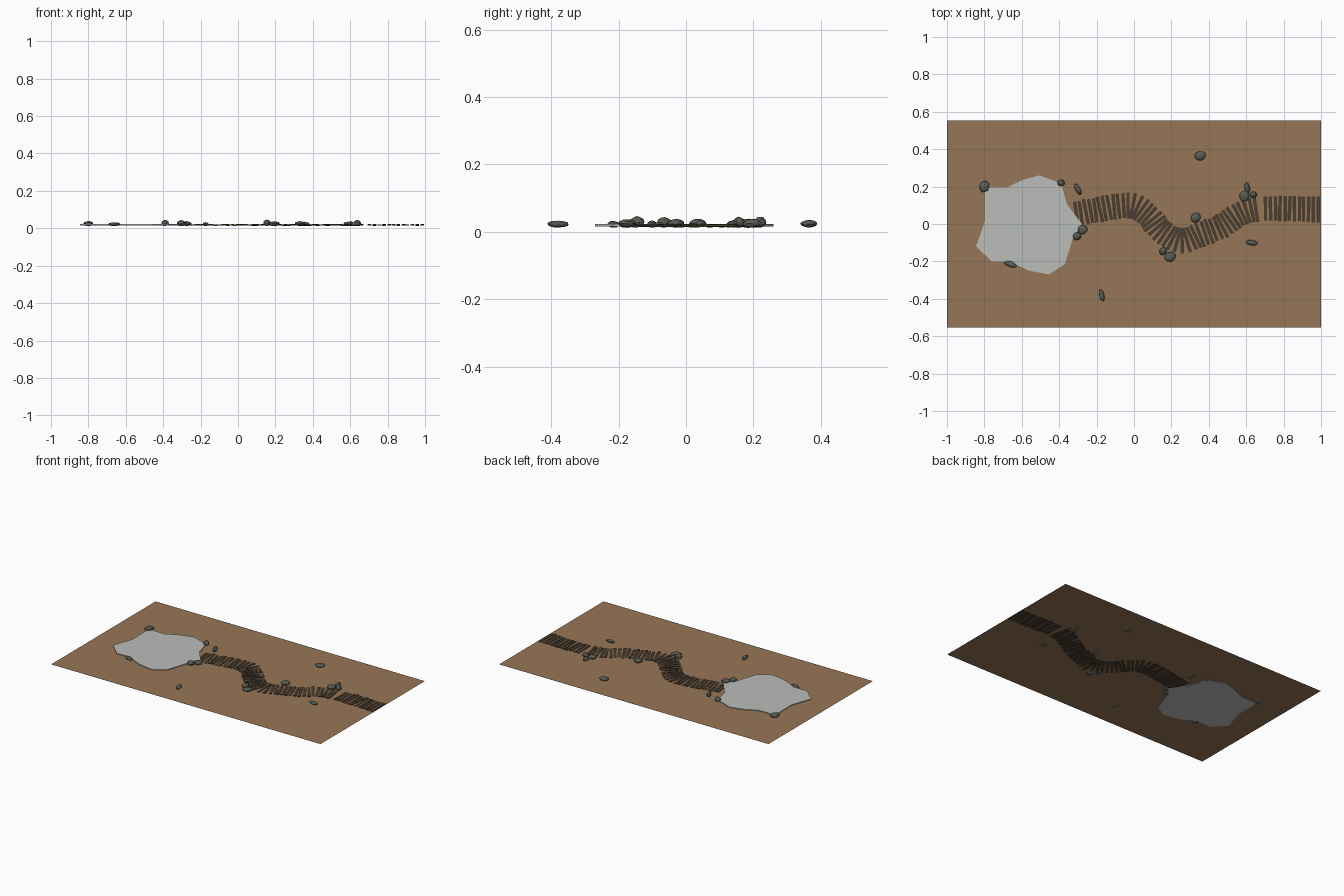
import bpy, bmesh, math, random
from mathutils import Vector, Matrix, noise

if "Cube" in bpy.data.objects:
    bpy.data.objects.remove(bpy.data.objects["Cube"])

random.seed(4)
GROUND_Z = 0.018


def material(name, rgb):
    m = bpy.data.materials.new(name)
    m.diffuse_color = (*rgb, 1)
    m.use_nodes = True
    m.node_tree.nodes["Principled BSDF"].inputs["Base Color"].default_value = m.diffuse_color
    return m


EARTH = material("brown earth", (0.305, 0.182, 0.092))
WATER = material("pale grey pond", (0.50, 0.515, 0.495))
WOOD = material("dark wood", (0.068, 0.047, 0.029))
STONE = material("dark stone", (0.098, 0.109, 0.088))


def finish(bm, name, mat):
    bmesh.ops.recalc_face_normals(bm, faces=bm.faces[:])
    mesh = bpy.data.meshes.new(name)
    bm.to_mesh(mesh)
    bm.free()
    mesh.materials.append(mat)
    obj = bpy.data.objects.new(name, mesh)
    bpy.context.collection.objects.link(obj)
    return obj


# Ground: a single flat sheet
bm = bmesh.new()
bm.faces.new([bm.verts.new((x, y, GROUND_Z)) for x, y in
              ((-1, -0.553), (1, -0.553), (1, 0.553), (-1, 0.553))])
finish(bm, "ground", EARTH)

# Pond: thin slab that pokes out on both sides of the ground
outline = [(-0.797, 0.195), (-0.68, 0.195), (-0.60, 0.235), (-0.505, 0.26),
           (-0.39, 0.217), (-0.358, 0.105), (-0.275, -0.005), (-0.325, -0.07),
           (-0.37, -0.215), (-0.455, -0.27), (-0.56, -0.25), (-0.665, -0.20),
           (-0.76, -0.20), (-0.845, -0.12), (-0.797, 0.015)]
bm = bmesh.new()
face = bm.faces.new([bm.verts.new((x, y, 0.015)) for x, y in outline])
ext = bmesh.ops.extrude_face_region(bm, geom=[face], use_keep_orig=True)
top = [g for g in ext["geom"] if isinstance(g, bmesh.types.BMVert)]
bmesh.ops.translate(bm, verts=top, vec=(0, 0, 0.008))
finish(bm, "pond", WATER)

# Plank path: boards laid across a smooth winding line
knots = [Vector(p) for p in (
    (-0.31, 0.055), (-0.20, 0.075), (-0.10, 0.093), (0.0, 0.095), (0.08, 0.04),
    (0.15, -0.04), (0.25, -0.09), (0.36, -0.055), (0.47, -0.01), (0.56, 0.05),
    (0.66, 0.08), (0.82, 0.082), (1.0, 0.077))]


def path_points():
    pts = [knots[0]] + knots + [knots[-1]]
    line = []
    for a, b, c, d in zip(pts, pts[1:], pts[2:], pts[3:]):
        for i in range(30):
            t = i / 30
            line.append(0.5 * (2 * b + (c - a) * t + (2 * a - 5 * b + 4 * c - d) * t * t
                               + (3 * b - a - 3 * c + d) * t ** 3))
    return line + [knots[-1]]


bm = bmesh.new()
line = path_points()
walked, step = 0.0, 0.0
for p, q in zip(line, line[1:]):
    walked += (q - p).length
    if walked < step:
        continue
    step += 0.0255
    if 0.672 < q.x < 0.697 or q.x > 0.992:
        continue
    yaw = math.atan2(q.y - p.y, q.x - p.x)
    size = (0.018, 0.135 * random.uniform(0.93, 1.04), 0.006)
    place = (Matrix.Translation((q.x, q.y, GROUND_Z))
             @ Matrix.Rotation(yaw + random.uniform(-0.04, 0.04), 4, 'Z')
             @ Matrix.Rotation(random.uniform(-0.03, 0.03), 4, 'X')
             @ Matrix.Diagonal((*size, 1)))
    bmesh.ops.create_cube(bm, size=1, matrix=place)
finish(bm, "plank_path", WOOD)

# Rocks: faceted pebbles (x, y, half length, half width, top height, angle)
rocks = [(-0.80, 0.20, .030, .027, .038, 80), (-0.39, 0.22, .020, .018, .045, 0),
         (-0.30, 0.185, .034, .014, .038, -62), (-0.66, -0.215, .036, .015, .032, -18),
         (-0.305, -0.065, .022, .021, .043, 0), (-0.275, -0.03, .027, .025, .038, 30),
         (-0.173, -0.38, .034, .014, .033, -77), (0.353, 0.365, .030, .025, .035, 10),
         (0.33, 0.035, .028, .025, .038, 40), (0.155, -0.145, .022, .019, .046, 60),
         (0.193, -0.175, .031, .026, .037, 20), (0.59, 0.15, .030, .026, .036, 70),
         (0.605, 0.195, .028, .014, .038, 97), (0.638, 0.157, .020, .017, .044, 0),
         (0.63, -0.10, .032, .015, .033, -6)]
for n, (x, y, a, b, height, angle) in enumerate(rocks, 1):
    bm = bmesh.new()
    bmesh.ops.create_icosphere(bm, subdivisions=2, radius=1)
    for v in bm.verts:
        v.co *= 1 + 0.13 * noise.noise(v.co * 1.6 + Vector((n * 7.3, 0, 0)))
    low = 0.012
    bm.transform(Matrix.Translation((x, y, (height + low) / 2))
                 @ Matrix.Rotation(math.radians(angle), 4, 'Z')
                 @ Matrix.Diagonal((a, b, (height - low) / 2, 1)))
    finish(bm, f"rock_{n}", STONE)
